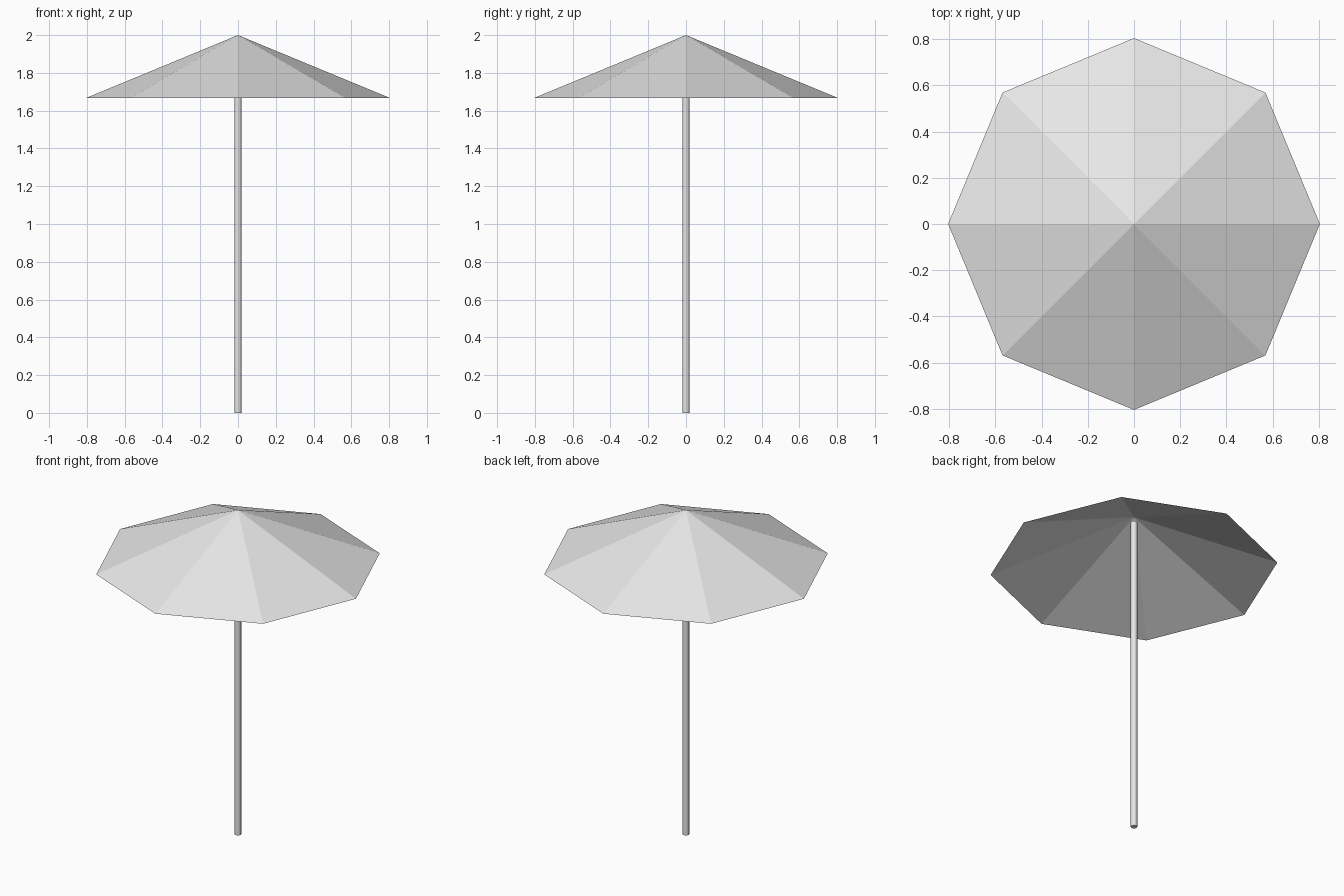
import bpy

# Remove the default cube only
cube = bpy.data.objects.get("Cube")
if cube:
    bpy.data.objects.remove(cube, do_unlink=True)

CANOPY_RADIUS = 0.805
RIM_Z, APEX_Z = 1.667, 2.0
POLE_RADIUS, POLE_TOP = 0.0185, 1.966


def make_material(name, colour):
    mat = bpy.data.materials.new(name)
    mat.use_nodes = True
    mat.diffuse_color = colour
    for node in mat.node_tree.nodes:
        if node.type == "BSDF_PRINCIPLED":
            node.inputs["Base Color"].default_value = colour
    return mat


def finish(name, mat):
    obj = bpy.context.object
    obj.name = obj.data.name = name
    obj.data.materials.append(mat)
    return obj


grey = make_material("light grey", (0.8, 0.8, 0.8, 1))

# Canopy: open eight-sided cone with a corner on each axis
bpy.ops.mesh.primitive_cone_add(
    vertices=8, radius1=CANOPY_RADIUS, radius2=0, depth=APEX_Z - RIM_Z,
    end_fill_type="NOTHING", location=(0, 0, (RIM_Z + APEX_Z) / 2))
finish("canopy", grey)

# Pole: slim round post ending just under the apex
bpy.ops.mesh.primitive_cylinder_add(
    vertices=16, radius=POLE_RADIUS, depth=POLE_TOP,
    location=(0, 0, POLE_TOP / 2))
finish("pole", grey)
bpy.ops.object.shade_smooth_by_angle()
